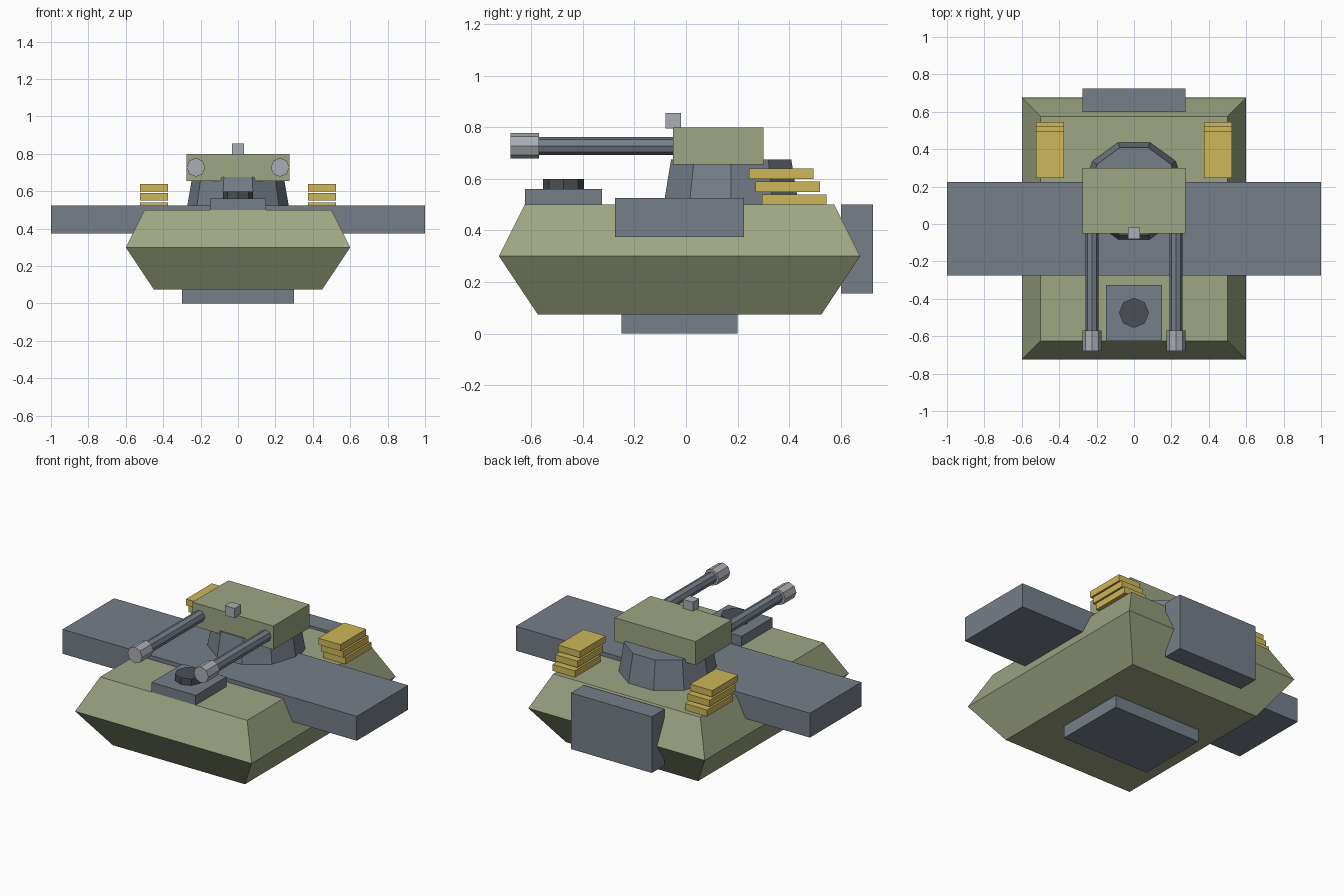
import bpy
import bmesh
from math import atan2, pi
from mathutils import Matrix

if "Cube" in bpy.data.objects:
    bpy.data.objects.remove(bpy.data.objects["Cube"])


def material(name, rgb):
    m = bpy.data.materials.new(name)
    m.use_nodes = True
    m.diffuse_color = (*rgb, 1)
    m.node_tree.nodes["Principled BSDF"].inputs["Base Color"].default_value = (*rgb, 1)
    return m


olive = material("olive armour", (0.34, 0.38, 0.23))
grey = material("steel grey", (0.18, 0.21, 0.25))
dark = material("dark steel", (0.07, 0.08, 0.09))
light = material("light steel", (0.40, 0.42, 0.45))
yellow = material("crate yellow", (0.61, 0.48, 0.10))


def finish(name, bm, mat):
    bmesh.ops.recalc_face_normals(bm, faces=bm.faces)
    mesh = bpy.data.meshes.new(name)
    bm.to_mesh(mesh)
    bm.free()
    mesh.materials.append(mat)
    obj = bpy.data.objects.new(name, mesh)
    bpy.context.scene.collection.objects.link(obj)


def box(name, x, y, z, mat):
    """Box from (min, max) ranges on each axis."""
    bm = bmesh.new()
    bmesh.ops.create_cube(bm, size=1)
    for v in bm.verts:
        v.co = [r[0] if c < 0 else r[1] for c, r in zip(v.co, (x, y, z))]
    finish(name, bm, mat)


def prism(name, sides, r1, r2, depth, centre, mat, turn=Matrix.Identity(3)):
    """Flat-sided cylinder or cone, along z unless turned."""
    bm = bmesh.new()
    bmesh.ops.create_cone(bm, cap_ends=True, segments=sides,
                          radius1=r1, radius2=r2, depth=depth)
    # Start the ring of corners on the x axis
    bm.verts.ensure_lookup_table()
    first = bm.verts[0].co
    spin = Matrix.Rotation(-atan2(first.y, first.x), 3, 'Z')
    bmesh.ops.rotate(bm, verts=bm.verts, matrix=turn @ spin)
    bmesh.ops.translate(bm, verts=bm.verts, vec=centre)
    finish(name, bm, mat)


# Hull: three stacked rectangles joined by sloping sides
bm = bmesh.new()
rings = []
for hx, hy, z in ((0.45, 0.55, 0.075), (0.6, 0.7, 0.3), (0.5, 0.6, 0.5)):
    rings.append([bm.verts.new((sx * hx, sy * hy - 0.025, z))
                  for sx, sy in ((-1, -1), (1, -1), (1, 1), (-1, 1))])
for low, high in zip(rings, rings[1:]):
    for i in range(4):
        j = (i + 1) % 4
        bm.faces.new((low[i], low[j], high[j], high[i]))
bm.faces.new(rings[0])
bm.faces.new(rings[-1])
finish("hull", bm, olive)

# Plates attached to the hull
box("side_wing_beam", (-1, 1), (-0.275, 0.225), (0.375, 0.525), grey)
box("belly_plate", (-0.3, 0.3), (-0.25, 0.2), (0, 0.1), grey)
box("rear_engine_box", (-0.275, 0.275), (0.6, 0.725), (0.155, 0.5), grey)

# Front hatch
box("hatch_base", (-0.15, 0.15), (-0.625, -0.325), (0.45, 0.56), grey)
prism("hatch_lid", 8, 0.08, 0.08, 0.06, (0, -0.475, 0.57), dark)

# Turret
prism("turret_ring", 10, 0.275, 0.245, 0.175, (0, 0.175, 0.5875), grey)
box("turret_head", (-0.275, 0.275), (-0.05, 0.3), (0.655, 0.8), olive)
box("turret_sight", (-0.033, 0.033), (-0.08, -0.02), (0.795, 0.855), light)

# Paired guns and stacked crates
forward = Matrix.Rotation(pi / 2, 3, 'X')
for side, sx in (("left", 1), ("right", -1)):
    prism(side + "_barrel", 8, 0.035, 0.035, 0.6, (sx * 0.225, -0.3, 0.728), grey, forward)
    prism(side + "_muzzle", 8, 0.05, 0.05, 0.11, (sx * 0.225, -0.625, 0.728), light, forward)
    for i in range(3):
        y, z = 0.295 - 0.025 * i, 0.5 + 0.05 * i
        box(f"{side}_crate_{i + 1}", sorted((sx * 0.375, sx * 0.525)),
            (y, y + 0.25), (z, z + 0.04), yellow)
